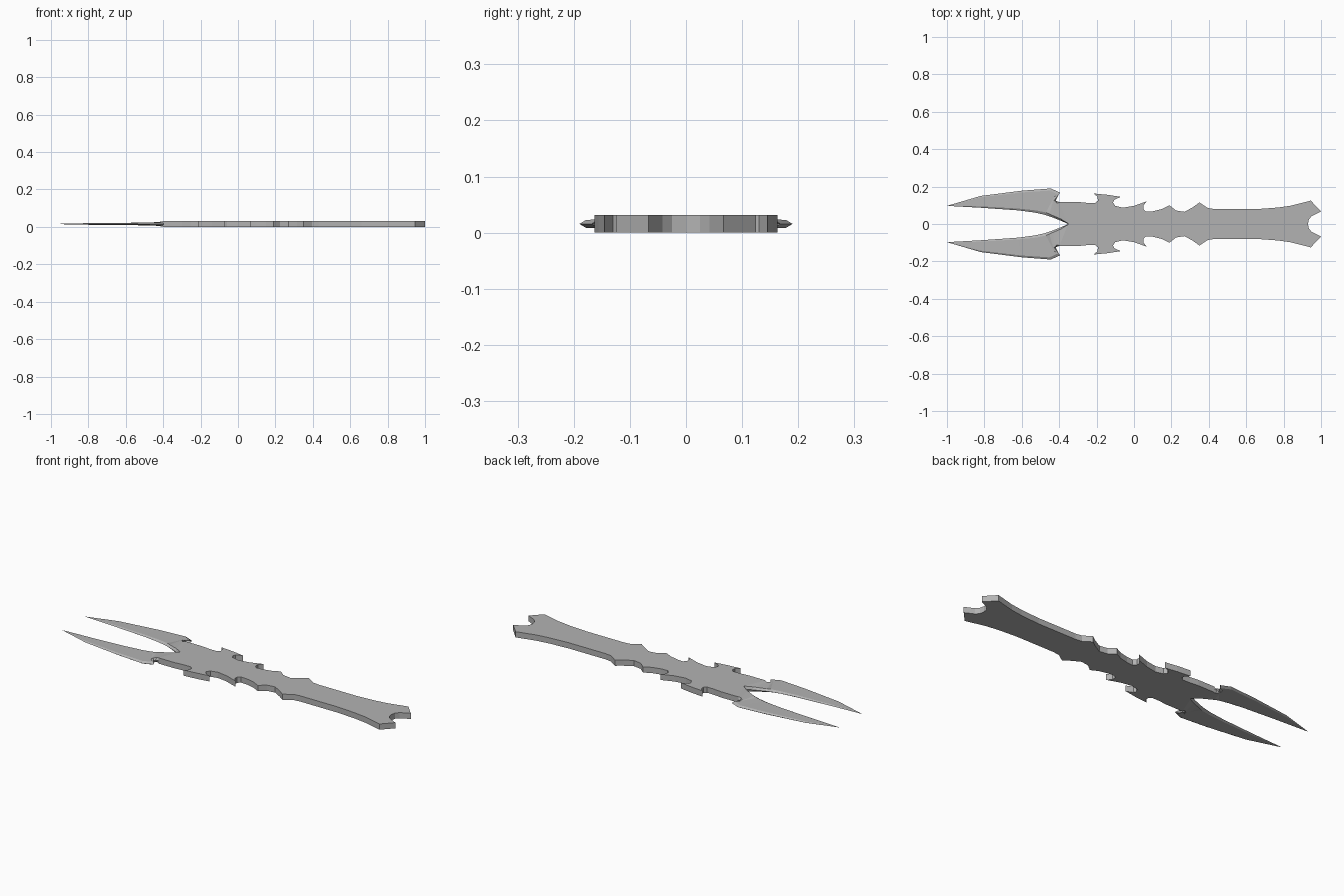
import bpy, bmesh

if "Cube" in bpy.data.objects:
    bpy.data.objects.remove(bpy.data.objects["Cube"])

MID, HALF = 0.0157, 0.0157

# Dark grey metal
metal = bpy.data.materials.new("dark_grey")
metal.diffuse_color = (0.45, 0.45, 0.45, 1)
metal.use_nodes = True
metal.node_tree.nodes["Principled BSDF"].inputs["Base Color"].default_value = metal.diffuse_color


def finish(bm, name):
    bmesh.ops.remove_doubles(bm, verts=bm.verts[:], dist=1e-5)
    bmesh.ops.recalc_face_normals(bm, faces=bm.faces[:])
    mesh = bpy.data.meshes.new(name)
    bm.to_mesh(mesh)
    bm.free()
    mesh.materials.append(metal)
    obj = bpy.data.objects.new(name, mesh)
    bpy.context.collection.objects.link(obj)
    return obj


# Handle and guard: half outline from the pommel notch to the fork root
half = [(0.93, 0), (0.935, 0.025), (0.95, 0.042), (1.0, 0.067), (0.945, 0.125),
        (0.84, 0.098), (0.77, 0.088), (0.66, 0.08), (0.43, 0.08), (0.395, 0.085),
        (0.35, 0.115), (0.315, 0.09), (0.27, 0.065), (0.225, 0.072), (0.19, 0.1),
        (0.15, 0.08), (0.10, 0.068), (0.065, 0.066), (0.05, 0.08), (0.05, 0.1),
        (0.07, 0.122), (0.0, 0.097), (-0.06, 0.087), (-0.10, 0.097),
        (-0.112, 0.115), (-0.105, 0.13), (-0.07, 0.145), (-0.14, 0.156),
        (-0.215, 0.163), (-0.195, 0.145), (-0.193, 0.125), (-0.207, 0.112),
        (-0.25, 0.113), (-0.30, 0.118), (-0.40, 0.118), (-0.352, 0)]
outline = half + [(x, -y) for x, y in reversed(half[1:-1])]
bm = bmesh.new()
face = bm.faces.new([bm.verts.new((x, y, 0)) for x, y in outline])
ext = bmesh.ops.extrude_face_region(bm, geom=[face])
bmesh.ops.translate(bm, vec=(0, 0, 2 * HALF),
                    verts=[v for v in ext["geom"] if isinstance(v, bmesh.types.BMVert)])
finish(bm, "handle_and_guard")

# Fork blade: (inner x, y, outer x, y, half thickness, edge inset fraction)
stations = [(-0.352, 0.0, -0.40, 0.118, HALF, 0.03),
            (-0.39, 0.017, -0.415, 0.123, 0.0125, 0.10),
            (-0.43, 0.033, -0.429, 0.138, 0.010, 0.10),
            (-0.455, 0.042, -0.424, 0.155, 0.009, 0.10),
            (-0.48, 0.050, -0.395, 0.168, 0.008, 0.10),
            (-0.53, 0.061, -0.445, 0.190, 0.007, 0.09),
            (-0.62, 0.073, -0.60, 0.178, 0.006, 0.09),
            (-0.82, 0.087, -0.82, 0.150, 0.004, 0.12)]
bm = bmesh.new()
rings = []
for xi, yi, xo, yo, h, f in stations:
    ring = []
    for t, dz in ((0, 0), (f, h), (1 - f, h), (1, 0), (1 - f, -h), (f, -h)):
        ring.append(bm.verts.new((xi + t * (xo - xi), yi + t * (yo - yi), MID + dz)))
    rings.append(ring)
for a, b in zip(rings, rings[1:]):
    for i in range(6):
        j = (i + 1) % 6
        bm.faces.new((a[i], a[j], b[j], b[i]))
tip = bm.verts.new((-1.0, 0.097, MID))
for i in range(6):
    bm.faces.new((rings[-1][i], rings[-1][(i + 1) % 6], tip))
blade = finish(bm, "fork_blades")
mirror = blade.modifiers.new("mirror", "MIRROR")
mirror.use_axis = (False, True, False)
mirror.use_mirror_merge = False
